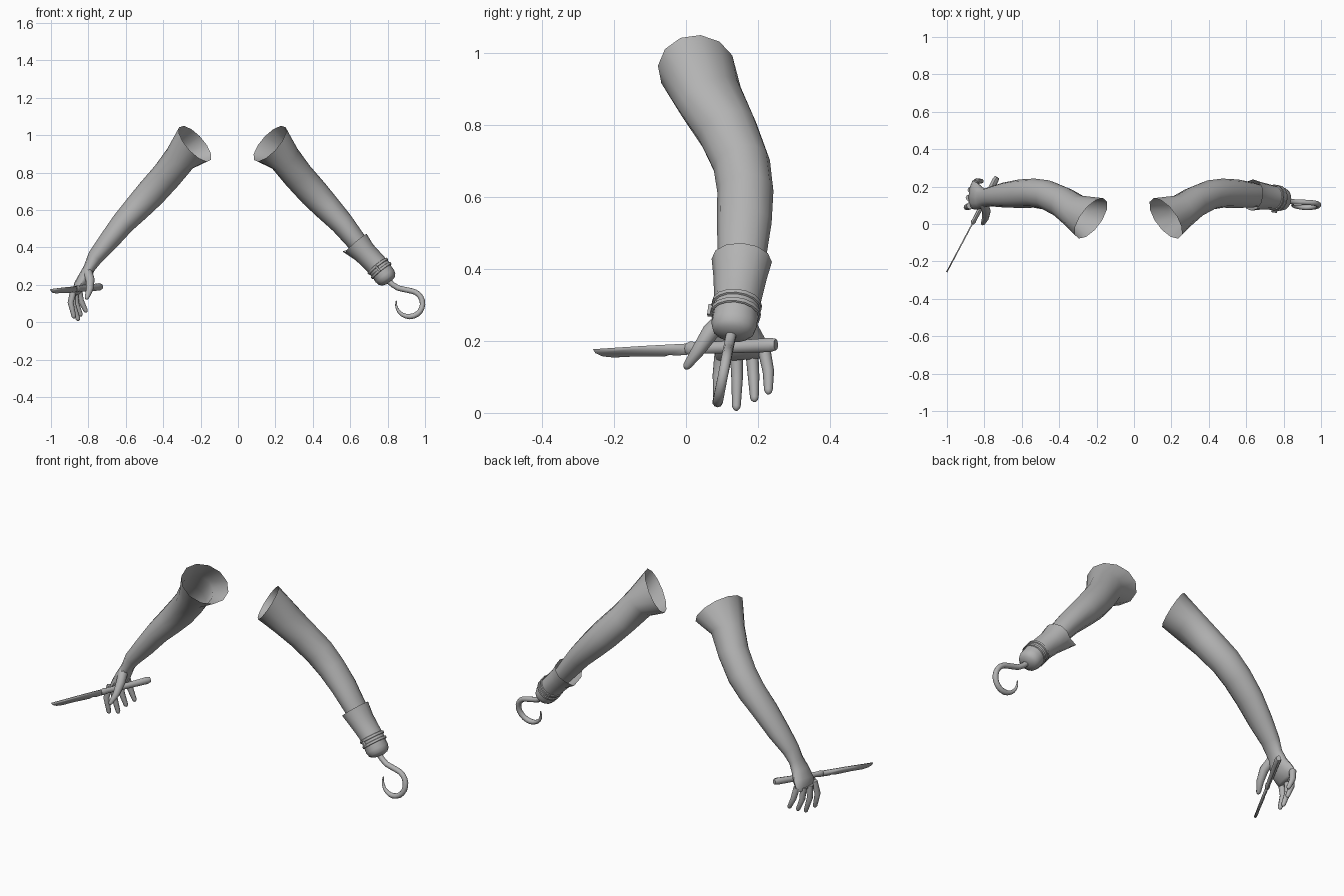
import bpy, bmesh, math
from mathutils import Vector

if "Cube" in bpy.data.objects:
    bpy.data.objects.remove(bpy.data.objects["Cube"])

grey = bpy.data.materials.new("plain_grey")
grey.diffuse_color = (0.45, 0.45, 0.45, 1)
grey.use_nodes = True
grey.node_tree.nodes["Principled BSDF"].inputs["Base Color"].default_value = grey.diffuse_color


def finish(name, bm, side=1, angle=50):
    """Mirror to the wanted side, clean normals and make a smooth object."""
    for v in bm.verts:
        v.co.x *= side
    bmesh.ops.recalc_face_normals(bm, faces=bm.faces[:])
    me = bpy.data.meshes.new(name)
    bm.to_mesh(me)
    bm.free()
    me.materials.append(grey)
    ob = bpy.data.objects.new(name, me)
    bpy.context.collection.objects.link(ob)
    bpy.ops.object.select_all(action='DESELECT')
    ob.select_set(True)
    bpy.context.view_layer.objects.active = ob
    bpy.ops.object.shade_smooth_by_angle(angle=math.radians(angle))
    return ob


def loft(name, rows, side=1, sides=12, mouth=None, caps=(False, True), peak=None):
    """Skin elliptical rings; each row is (x, y, z, in-plane radius, y radius)."""
    bm = bmesh.new()
    cs = [Vector(r[:3]) for r in rows]
    frames = []
    for i, r in enumerate(rows):
        t = (cs[min(i + 1, len(cs) - 1)] - cs[max(i - 1, 0)]).normalized()
        u = t.cross(Vector((0, 1, 0))).normalized()
        frames.append((cs[i], u * r[3], u.cross(t) * r[4]))
    if mouth:
        frames.insert(0, tuple(Vector(m) for m in mouth))
    rings = []
    for c, u, v in frames:
        angs = [2 * math.pi * k / sides for k in range(sides)]
        rings.append([bm.verts.new(c + u * math.cos(a) + v * math.sin(a)) for a in angs])
    for p, q in zip(rings, rings[1:]):
        for k in range(sides):
            n = (k + 1) % sides
            bm.faces.new((p[k], p[n], q[n], q[k]))
    if caps[0]:
        bm.faces.new(rings[0])
    if caps[1]:
        bm.faces.new(rings[-1])
    if peak:  # pull one rim vertex out into a point
        rings[0][peak[0]].co = Vector(peak[1])
    return finish(name, bm, side)


def tube(name, pts, radii, side=1, sides=8):
    """Round tapered tube with a blunt rounded end."""
    rows = [(*p, r, r) for p, r in zip(pts, radii)]
    a, b = Vector(pts[-2]), Vector(pts[-1])
    d = (b - a).normalized()
    r = radii[-1]
    rows.append((*(b + d * r * 0.6), r * 0.75, r * 0.75))
    rows.append((*(b + d * r), r * 0.3, r * 0.3))
    return loft(name, rows, side, sides, caps=(True, True))


# Shared upper arm and forearm, open at the shoulder
arm = [(.25, .065, .875, .086, .095), (.32, .115, .785, .082, .085),
       (.405, .155, .69, .08, .08), (.475, .165, .615, .073, .078),
       (.555, .162, .53, .063, .076), (.635, .155, .43, .054, .067)]
mouth = [(.17, .03, .955), (.06, .01, .095), (-.065, .108, -.01)]

# Right arm ends inside the cuff
loft("hook_arm", arm + [(.69, .15, .36, .045, .055)], mouth=mouth)

# Left arm continues through the wrist into the palm
shift = .06
hand = [(.765, .147, .345, .042, .053), (.795, .142, .29, .031, .048),
        (.82, .14, .24, .034, .06), (.845, .148, .195, .034, .073),
        (.864, .157, .163, .022, .075), (.867, .158, .15, .012, .066)]
loft("knife_arm", [(r[0] + shift, *r[1:]) for r in arm] + hand, side=-1,
     mouth=[(mouth[0][0] + shift, *mouth[0][1:]), mouth[1], mouth[2]])

# Fingers: knuckle, middle joint and tip
fingers = {
    "index_finger": [(.878, .098, .175), (.895, .09, .105), (.878, .088, .032)],
    "middle_finger": [(.882, .14, .17), (.882, .142, .095), (.856, .14, .018)],
    "ring_finger": [(.872, .183, .17), (.866, .188, .1), (.842, .19, .042)],
    "little_finger": [(.852, .217, .175), (.84, .229, .115), (.815, .229, .063)],
}
for name, pts in fingers.items():
    tube(name, pts, (.018, .016, .012), side=-1)
tube("thumb", [(.805, .115, .27), (.79, .068, .225), (.793, .035, .175), (.808, .004, .132)],
     (.026, .024, .019, .012), side=-1)


# Knife laid across the palm
def on_knife(y, z):
    return Vector((.865 - .53 * y, y, z))


bm = bmesh.new()
outline = [(-.257, .177), (-.25, .166), (-.23, .157), (-.2, .154), (-.14, .157),
           (-.06, .157), (-.045, .162), (-.03, .159), (.03, .164), (.03, .194), (-.12, .186)]
bm.faces.new([bm.verts.new(on_knife(*p)) for p in outline])
blade = finish("knife_blade", bm, side=-1, angle=30)
thick = blade.modifiers.new("thickness", 'SOLIDIFY')
thick.thickness, thick.offset = .007, 0

grip = [(.0, .179, .014, .008), (.012, .179, .02, .013), (.03, .18, .016, .011),
        (.12, .183, .017, .014), (.2, .187, .019, .016), (.235, .189, .02, .017),
        (.25, .19, .016, .013)]
loft("knife_handle", [(*on_knife(y, z), a, b) for y, z, a, b in grip], side=-1,
     sides=8, caps=(True, True))

# Flared cuff with a pointed flap, closing to a rounded end cap
cuff = [(.632, .155, .424, .074, .084), (.675, .15, .374, .063, .074),
        (.73, .144, .318, .06, .066), (.765, .138, .278, .061, .064)]
loft("cuff", cuff, caps=(False, False), peak=(5, (.558, .215, .378)))
cap = [(.76, .138, .283, .058, .061), (.785, .134, .247, .059, .064),
       (.798, .132, .229, .053, .058), (.805, .131, .219, .04, .044),
       (.809, .13, .213, .016, .018)]
loft("end_cap", cap, sides=16, caps=(True, True))

# Two straps around the cuff, with a buckle on the front
axis = Vector((.6, -.1, -.75)).normalized()
for name, c in (("upper_strap", (.748, .141, .299)), ("lower_strap", (.766, .138, .276))):
    rows = []
    for s, r in ((-.008, .0), (-.006, .005), (.006, .005), (.008, .0)):
        rows.append((*(Vector(c) + axis * s), .061 + r, .065 + r))
    loft(name, rows, sides=16, caps=(False, False))
bm = bmesh.new()
bmesh.ops.create_cube(bm, size=1)
bmesh.ops.scale(bm, vec=(.022, .01, .036), verts=bm.verts)
bmesh.ops.transform(bm, matrix=axis.to_track_quat('Z', 'Y').to_matrix().to_4x4(), verts=bm.verts)
bmesh.ops.translate(bm, vec=(.75, .072, .285), verts=bm.verts)
finish("buckle", bm, angle=30)

# Hook: curved stem, then most of a circle, leaning forward as it drops
path = [(.80, .225), (.825, .202), (.855, .183), (.885, .176)]
for k in range(17):
    a = math.radians(82 - k * 17)
    path.append((.916 + .071 * math.cos(a), .099 + .069 * math.sin(a)))
pts = [(x, .088 + .2 * (z - .03), z) for x, z in path]
n = len(pts)
tube("hook", pts, [.0145 if i < n - 6 else .0145 - .0018 * (i - n + 7) for i in range(n)],
     sides=10)
